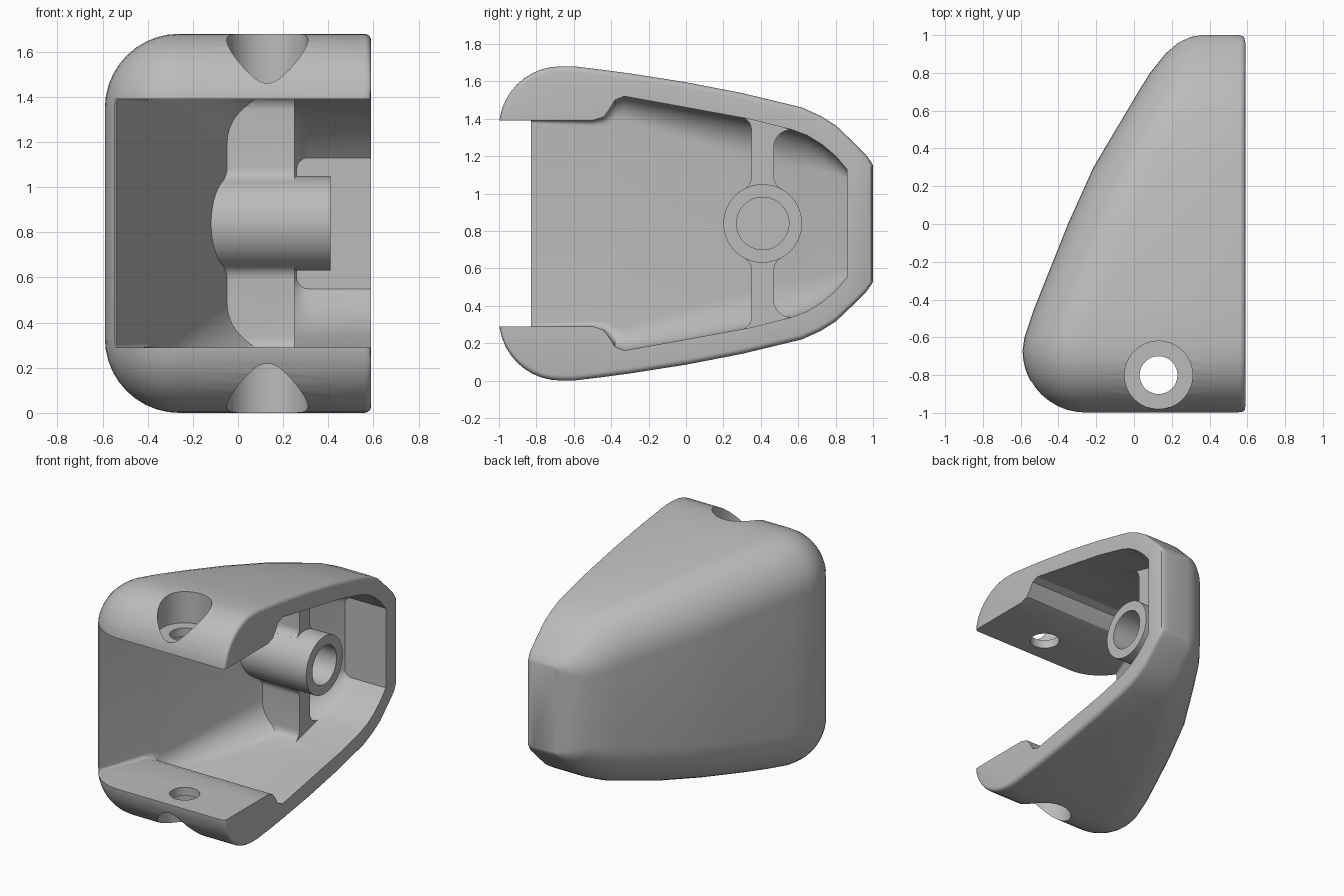
import bpy, bmesh
from math import sin, cos, pi, sqrt, radians

MID = 0.84  # height of the horizontal symmetry plane

cube = bpy.data.objects.get("Cube")
if cube:
    bpy.data.objects.remove(cube, do_unlink=True)

grey = bpy.data.materials.new("light_grey")
grey.use_nodes = True
colour = (0.5, 0.5, 0.5, 1)
grey.diffuse_color = colour
grey.node_tree.nodes["Principled BSDF"].inputs["Base Color"].default_value = colour


def skin(name, rings):
    """Closed solid through rings of equal point count."""
    bm = bmesh.new()
    loops = [[bm.verts.new(p) for p in ring] for ring in rings]
    for a, b in zip(loops, loops[1:]):
        for i in range(len(a)):
            j = (i + 1) % len(a)
            bm.faces.new((a[i], a[j], b[j], b[i]))
    bm.faces.new(loops[0])
    bm.faces.new(loops[-1])
    bmesh.ops.recalc_face_normals(bm, faces=bm.faces)
    mesh = bpy.data.meshes.new(name)
    bm.to_mesh(mesh)
    bm.free()
    mesh.materials.append(grey)
    ob = bpy.data.objects.new(name, mesh)
    bpy.context.collection.objects.link(ob)
    return ob


def arc(cx, cz, r, start, end, n):
    angles = [radians(start + (end - start) * i / n) for i in range(n + 1)]
    return [(cx + r * cos(a), cz + r * sin(a)) for a in angles]


def section(y, left, right, half, r, f):
    """Cross-section: large radius r on the wall side, small f on the open side."""
    top = arc(right - f, half - f, f, 0, 90, 4) + arc(left + r, half - r, r, 90, 180, 10)
    pts = top + [(x, -z) for x, z in reversed(top)]
    return [(x, y, MID + z) for x, z in pts]


def prism_x(name, profile, x0, x1):
    return skin(name, [[(x, y, MID + z) for y, z in profile] for x in (x0, x1)])


def cylinder_z(name, x, y, r, z0, z1):
    circle = arc(x, y, r, 0, 354.375, 63)
    return skin(name, [[(a, b, z) for a, b in circle] for z in (z0, z1)])


def cut(target, tool):
    mod = target.modifiers.new("cut", "BOOLEAN")
    mod.operation = "DIFFERENCE"
    mod.solver = "EXACT"
    mod.object = tool
    bpy.context.view_layer.objects.active = target
    bpy.ops.object.modifier_apply(modifier=mod.name)
    bpy.data.objects.remove(tool, do_unlink=True)


# Outer shell: rounded front, tapering to the back (y, wall x, half height, radius)
R = 0.33
stations = []
for i in range(11):
    a = pi / 2 * i / 10
    s = sin(a)
    stations.append((-0.67 - R * cos(a), -0.26 - R * s, 0.51 + R * s, max(R * s, 0.004)))
stations += [(-0.6, -0.58, 0.84, R), (-0.45, -0.53, 0.822, R), (-0.3, -0.47, 0.802, R),
             (0, -0.35, 0.755, R), (0.3, -0.215, 0.697, 0.32), (0.62, -0.025, 0.62, 0.3),
             (0.72, 0.035, 0.575, 0.28), (0.8, 0.085, 0.525, 0.25), (0.9, 0.165, 0.43, 0.18),
             (0.96, 0.235, 0.37, 0.1), (0.99, 0.3, 0.33, 0.05), (1, 0.36, 0.31, 0.01)]


def rim(y):
    # the open side is eased at both ends
    d = max(0, abs(y) - 0.97)
    return 0.56 + sqrt(max(0, 0.03 ** 2 - d * d))


housing = skin("housing", [section(y, x, rim(y), h, r, 0.03) for y, x, h, r in stations])

# Cavity, open on the side and stepped behind the mounting lugs
inner = [(-0.9, -0.567, 0.55, 0.01), (-0.5, -0.413, 0.55, 0.03), (-0.44, -0.389, 0.57, 0.05),
         (-0.41, -0.377, 0.61, 0.08), (-0.38, -0.365, 0.66, 0.11), (-0.33, -0.345, 0.68, 0.13),
         (0, -0.21, 0.62, 0.17), (0.33, -0.06, 0.56, 0.2), (0.57, 0.08, 0.5, 0.2),
         (0.65, 0.13, 0.47, 0.18), (0.73, 0.18, 0.42, 0.14), (0.8, 0.22, 0.36, 0.1),
         (0.86, 0.26, 0.29, 0.05)]
cavity = skin("cavity_cutter", [section(y, x, 0.8, h, r, 0.002) for y, x, h, r in inner])

# Support rib with flared ends, kept inside the cavity
BY = 0.41
rear = arc(0.13, 0.248, 0.07, 242, 180, 6) + arc(0.15, 0.41, 0.09, 180, 90, 8) + [(0.15, 0.9)]
front = arc(-0.13, 0.248, 0.07, -62, 0, 6) + arc(-0.13, 0.5, 0.07, 0, 90, 8) + [(-0.13, 0.9)]
upper = rear + front[::-1]
lower = [(y, -z) for y, z in reversed(upper)]
rib_profile = [(BY + y, z) for y, z in upper + lower]
cut(cavity, prism_x("rib", rib_profile, -0.9, 0.25))

# Round boss
cut(cavity, prism_x("boss", arc(BY, 0, 0.21, 0, 354.375, 63), -0.9, 0.41))

cut(housing, cavity)

# Front opening between the lugs
opening = [(-1.2, -0.55), (-0.83, -0.55), (-0.83, 0.55), (-1.2, 0.55)]
cut(housing, prism_x("opening_cutter", opening, -0.9, 0.9))

# Blind hole in the boss
cut(housing, prism_x("boss_hole", arc(BY, 0, 0.14, 0, 354.375, 63), 0.03, 0.9))

# Screw holes with counterbores in both lugs
cut(housing, cylinder_z("screw_hole", 0.13, -0.8, 0.1, -0.2, 1.9))
for side in (-1, 1):
    ends = sorted((MID + side * 0.612, MID + side * 1.1))
    cut(housing, cylinder_z("counterbore", 0.13, -0.8, 0.18, *ends))

# Smooth shading with crisp cut edges
bpy.ops.object.select_all(action="DESELECT")
housing.select_set(True)
bpy.context.view_layer.objects.active = housing
bpy.ops.object.shade_smooth_by_angle(angle=radians(30))
